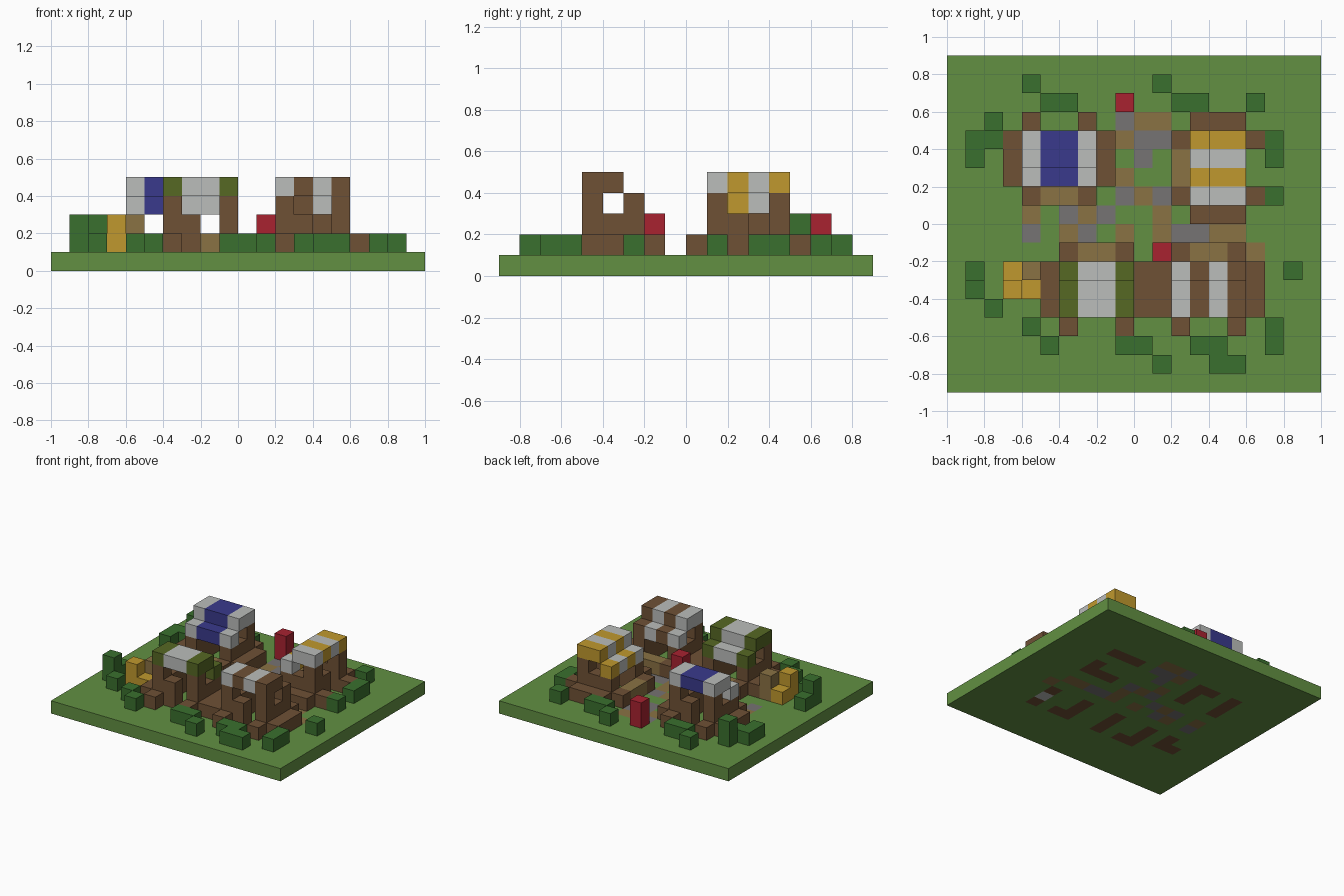
import bpy, bmesh, math
from mathutils import Matrix, Vector

cube = bpy.data.objects.get("Cube")
if cube:
    bpy.data.objects.remove(cube, do_unlink=True)

U = 0.1  # one block


def linear(c):
    c /= 255
    return c / 12.92 if c < 0.04 else ((c + 0.055) / 1.055) ** 2.4


def material(name, rgb):
    m = bpy.data.materials.new(name)
    m.use_nodes = True
    col = [linear(c) for c in rgb] + [1]
    m.diffuse_color = col
    bsdf = next(n for n in m.node_tree.nodes if n.type == 'BSDF_PRINCIPLED')
    bsdf.inputs["Base Color"].default_value = col
    return m


MATS = {n: material(n, c) for n, c in {
    "grass": (98, 144, 66), "bush": (58, 112, 46), "wood": (111, 81, 53),
    "tan": (138, 114, 68), "stone": (118, 115, 115), "white": (187, 189, 187),
    "blue": (58, 58, 140), "yellow": (192, 153, 46), "red": (168, 34, 48),
    "olive": (86, 104, 36)}.items()}


def finish(name, bm, mats):
    me = bpy.data.meshes.new(name)
    bm.to_mesh(me)
    bm.free()
    for m in mats:
        me.materials.append(MATS[m])
    ob = bpy.data.objects.new(name, me)
    bpy.context.collection.objects.link(ob)
    return ob


def boxes(name, items, place=None):
    """One object from (colour, low corner, high corner) boxes, in blocks."""
    bm = bmesh.new()
    mats = []
    for colour, lo, hi in items:
        if colour not in mats:
            mats.append(colour)
        lo, hi = Vector(lo) * U, Vector(hi) * U
        size = Matrix.Diagonal((*(hi - lo), 1))
        made = bmesh.ops.create_cube(bm, size=1, matrix=Matrix.Translation((lo + hi) / 2) @ size)
        for f in {f for v in made["verts"] for f in v.link_faces}:
            f.material_index = mats.index(colour)
    if place:
        bm.transform(place)
    return finish(name, bm, mats)


ground_colour = {}  # (column, row) -> colour


def paint(x, y, colour):
    ground_colour[(math.floor(x / U), math.floor(y / U))] = colour


# Market stalls: local +y is the serving side
def stall(name, x, y, turn, stripes):
    place = Matrix.Translation((x, y, 0)) @ Matrix.Rotation(math.radians(turn), 4, 'Z')
    frame, steps = [], []
    for a in (-2, 1):
        frame.append(("wood", (a, -1.5, 1), (a + 1, 1.5, 3)))       # side wall
        frame.append(("wood", (a, -1.5, 3), (a + 1, -0.5, 4)))      # back post
        steps.append(("wood", (a, -2.5, 1), (a + 1, -1.5, 2)))      # back foot
        steps.append(("wood", (a, 1.5, 1), (a + 1, 2.5, 2)))        # counter end
    for a in (-3, 2):
        steps.append(("wood", (a, -1.5, 1), (a + 1, 1.5, 2)))       # side bench
    frame.append(("wood", (-1, -1.5, 1), (0, -0.5, 3)))             # back wall
    boxes(name + "_frame", frame, place)
    boxes(name + "_benches", steps, place)
    boxes(name + "_counter", [("tan", (-1, 1.5, 1), (1, 2.5, 2))], place)
    cols = list(enumerate(stripes, -2))
    boxes(name + "_roof", [(c, (i, -1.5, 4), (i + 1, 0.5, 5)) for i, c in cols], place)
    boxes(name + "_awning", [(c, (i, 0.5, 3), (i + 1, 1.5, 4)) for i, c in cols], place)
    # foundations set in the ground
    base = [(u, v) for u in (-1.5, 1.5) for v in (-1, 0, 1)] + [(-0.5, -1)]
    for u, v in base:
        p = place @ Vector((u * U, v * U, 0))
        paint(p.x, p.y, "wood")


stall("blue_stall", -0.4, 0.35, 180, ["white", "blue", "blue", "white"])
stall("yellow_stall", 0.45, 0.3, 90, ["white", "yellow", "white", "yellow"])
stall("olive_stall", -0.2, -0.35, 0, ["olive", "white", "white", "olive"])
stall("brown_stall", 0.4, -0.35, 0, ["white", "wood", "white", "wood"])
paint(0.55, -0.35, "white")

# Bushes: x, y, width, depth, height in blocks
BUSHES = [(-6, 7, 1, 1, 1), (-5, 6, 2, 1, 1), (-8, 5, 1, 1, 2), (-9, 4, 2, 1, 1),
          (-9, 3, 1, 1, 1), (1, 7, 1, 1, 1), (2, 6, 2, 1, 1), (6, 6, 1, 1, 1),
          (7, 3, 1, 2, 1), (7, 1, 1, 1, 1), (8, -3, 1, 1, 1), (7, -7, 1, 2, 1),
          (3, -7, 2, 1, 1), (4, -8, 2, 1, 1), (1, -8, 1, 1, 1), (-1, -7, 2, 1, 1),
          (-5, -7, 1, 1, 1), (-6, -6, 1, 1, 1), (-8, -5, 1, 1, 1),
          (-9, -4, 1, 1, 2), (-9, -3, 1, 1, 1)]
boxes("bushes", [("bush", (x, y, 1), (x + w, y + d, 1 + h)) for x, y, w, d, h in BUSHES])

# Red posts
for name, x, y in (("back_red_post", -1, 6), ("front_red_post", 1, -2)):
    boxes(name, [("red", (x, y, 1), (x + 1, y + 1, 3))])

# Stack of goods
boxes("goods_stack", [("yellow", (-7, -4, 1), (-6, -3, 3)), ("yellow", (-7, -3, 1), (-6, -2, 2)),
                      ("yellow", (-6, -4, 1), (-5, -3, 2)), ("tan", (-6, -3, 1), (-5, -2, 3))])
for x, y in ((-0.65, -0.35), (-0.55, -0.35), (-0.55, -0.25)):
    paint(x, y, "wood")

# Paving pattern, from the back row to the front row
PAVING = ["......gtt.....",
          "......tgg.....",
          ".......g......",
          "......t.......",
          "......gtg.....",
          ".t.gtg..t.....",
          ".g.tg.t.tggtt.",
          ".............t"]
for r, row in enumerate(PAVING):
    for c, key in enumerate(row):
        if key != ".":
            ground_colour[(c - 7, 5 - r)] = {"g": "stone", "t": "tan"}[key]

# Ground slab with paving and foundations
bm = bmesh.new()
bmesh.ops.create_grid(bm, x_segments=20, y_segments=18, size=1,
                      matrix=Matrix.Translation((0, 0, U)) @ Matrix.Diagonal((1, 0.9, 1, 1)))
names = ["grass", "wood", "tan", "stone", "white"]
for f in bm.faces:
    p = f.calc_center_median()
    cell = (math.floor(p.x / U), math.floor(p.y / U))
    f.material_index = names.index(ground_colour.get(cell, "grass"))
slab = finish("ground", bm, names)
solid = slab.modifiers.new("thickness", 'SOLIDIFY')
solid.thickness = U
solid.offset = -1
